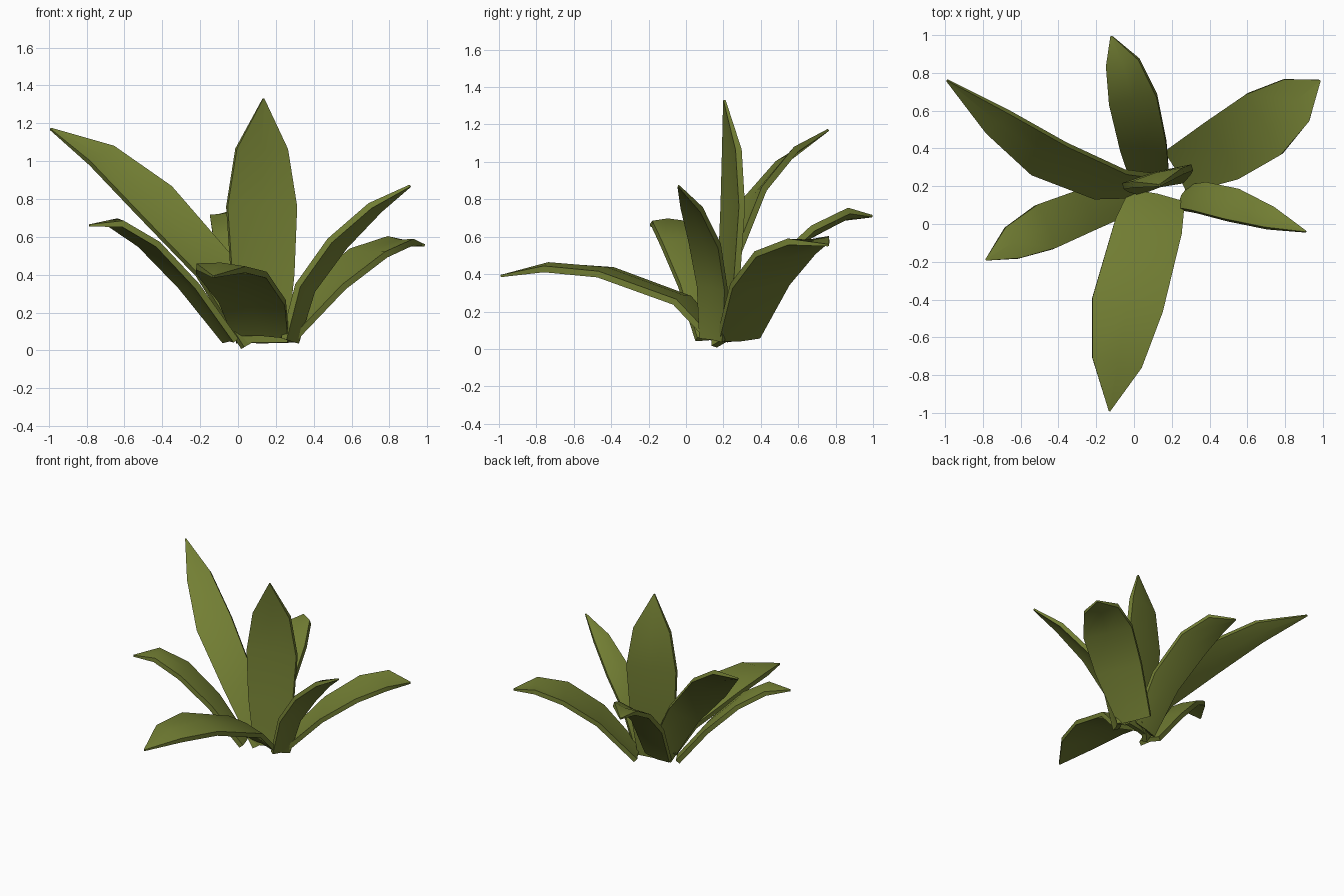
import bpy, bmesh, math
from mathutils import Vector

green = bpy.data.materials.new("olive_green")
green.diffuse_color = (0.172, 0.213, 0.034, 1)


def leaf(name, across, stations, tip, thick=0.034, dish=0.012):
    """Thick blade: stations are (x, y, z, half width) from root outwards."""
    pts = [Vector(s[:3]) for s in stations] + [Vector(tip)]
    half = [s[3] for s in stations] + [0.004]
    side = Vector(across).normalized()
    bm = bmesh.new()
    rings = []
    for i, p in enumerate(pts):
        along = (pts[min(i + 1, len(pts) - 1)] - pts[max(i - 1, 0)]).normalized()
        w = (side - along * side.dot(along) * 0.3).normalized()
        n = w.cross(along).normalized()
        last = i == len(pts) - 1
        t = n * (0.006 if last else thick / 2)
        d = n * (0 if last else dish)
        # slightly dished section with square edges
        ring = [p - w * half[i] + t, p - d + t, p + w * half[i] + t,
                p + w * half[i] - t, p - d - t, p - w * half[i] - t]
        rings.append([bm.verts.new(v) for v in ring])
    for a, b in zip(rings, rings[1:]):
        for k in range(6):
            m = (k + 1) % 6
            bm.faces.new((a[k], a[m], b[m], b[k]))
    bm.faces.new(rings[0][::-1])
    bm.faces.new(rings[-1])
    bmesh.ops.recalc_face_normals(bm, faces=bm.faces)
    me = bpy.data.meshes.new(name)
    bm.to_mesh(me)
    bm.free()
    me.materials.append(green)
    ob = bpy.data.objects.new(name, me)
    bpy.context.collection.objects.link(ob)
    bpy.context.view_layer.objects.active = ob
    ob.select_set(True)
    bpy.ops.object.shade_smooth_by_angle(angle=math.radians(50))
    ob.select_set(False)


# Upright centre leaf
leaf("centre_leaf", (0.965, 0.26, 0),
     [(0.14, 0.20, 0.04, 0.12), (0.13, 0.23, 0.40, 0.17),
      (0.125, 0.25, 0.76, 0.19), (0.125, 0.245, 1.065, 0.14)], (0.135, 0.205, 1.33))

# Tall leaf, back left
leaf("back_left_leaf", (0.72, 0.55, 0.43),
     [(0.09, 0.20, 0.05, 0.09), (-0.13, 0.21, 0.45, 0.12),
      (-0.45, 0.345, 0.80, 0.135), (-0.72, 0.54, 1.03, 0.09)], (-0.99, 0.76, 1.17))

# Arching leaf at the back
leaf("back_leaf", (0.95, 0.15, 0.2),
     [(0.09, 0.22, 0.06, 0.10), (0.05, 0.41, 0.39, 0.125),
      (-0.005, 0.66, 0.62, 0.13), (-0.06, 0.855, 0.72, 0.09)], (-0.12, 0.995, 0.71))

# Broad leaf, back right
leaf("back_right_leaf", (0.48, -0.88, -0.06),
     [(0.23, 0.28, 0.06, 0.125), (0.475, 0.395, 0.345, 0.175),
      (0.69, 0.53, 0.515, 0.185), (0.86, 0.655, 0.58, 0.13)], (0.985, 0.76, 0.555))

# Narrow leaf on the right
leaf("right_leaf", (0.45, 0.85, -0.15),
     [(0.275, 0.14, 0.05, 0.07), (0.355, 0.14, 0.33, 0.085),
      (0.525, 0.10, 0.565, 0.09), (0.725, 0.03, 0.755, 0.06)], (0.91, -0.04, 0.87))

# Drooping leaf on the left
leaf("left_leaf", (0.38, -0.92, 0),
     [(-0.04, 0.13, 0.05, 0.08), (-0.26, 0.07, 0.34, 0.115),
      (-0.47, -0.015, 0.56, 0.125), (-0.645, -0.10, 0.67, 0.09)], (-0.785, -0.19, 0.66))

# Low leaf at the front
leaf("front_leaf", (0.97, -0.2, -0.06),
     [(0.12, 0.14, 0.08, 0.15), (0.075, -0.02, 0.26, 0.18),
      (-0.035, -0.43, 0.41, 0.19), (-0.09, -0.735, 0.435, 0.133)], (-0.13, -0.99, 0.39))
